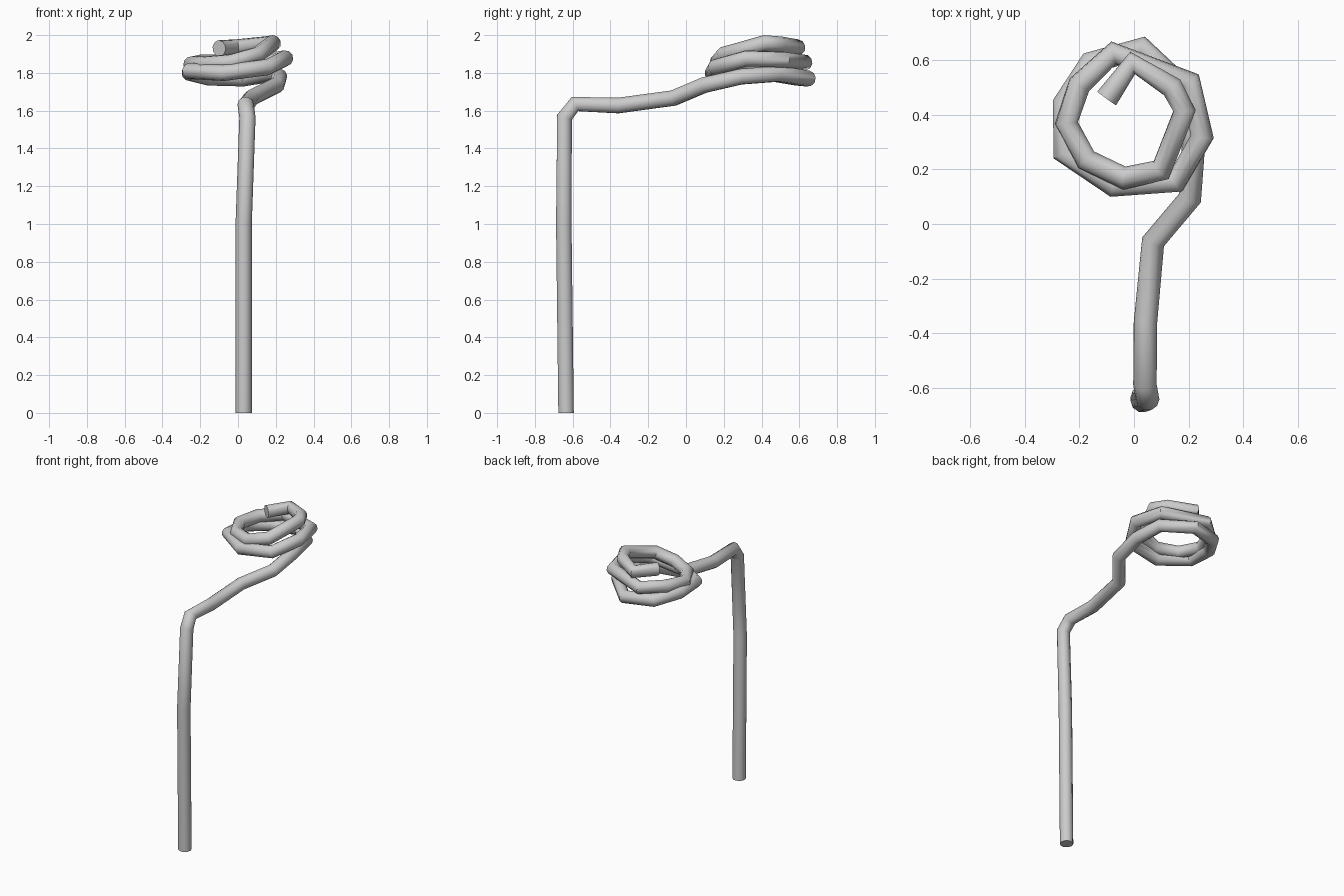
import bpy
import math

cube = bpy.data.objects.get("Cube")
if cube:
    bpy.data.objects.remove(cube, do_unlink=True)

# Single plain grey material
grey = bpy.data.materials.new("plain grey")
grey.use_nodes = True
colour = (0.6, 0.6, 0.6, 1)
grey.diffuse_color = colour
grey.node_tree.nodes["Principled BSDF"].inputs["Base Color"].default_value = colour

# Upright pole, elbow and arm
stem = [(.03, -.635, 0), (.03, -.647, 1), (.05, -.643, 1.565), (.04, -.588, 1.635),
        (.042, -.36, 1.627), (.07, -.065, 1.667), (.205, .095, 1.735)]
# Lower, wide turn of the coil
lower_turn = [(.218, .29, 1.78), (.19, .49, 1.795), (.03, .645, 1.77), (-.16, .59, 1.775),
              (-.257, .44, 1.8), (-.257, .26, 1.81), (-.075, .14, 1.8), (.155, .155, 1.83)]
# Upper, tighter turn ending inside the ring
upper_turn = [(.25, .32, 1.877), (.205, .52, 1.87), (-.075, .627, 1.855), (-.2, .51, 1.855),
              (-.247, .37, 1.845), (-.175, .235, 1.845), (-.035, .168, 1.857),
              (.1, .198, 1.895), (.185, .415, 1.957), (.14, .5, 1.95),
              (-.005, .59, 1.935), (-.1, .46, 1.93)]
path = stem + lower_turn + upper_turn

# Sweep a round tube along the path
curve = bpy.data.curves.new("coiled_rod", "CURVE")
curve.dimensions = "3D"
curve.bevel_depth = 0.043
curve.bevel_resolution = 3
curve.use_fill_caps = True
spline = curve.splines.new("POLY")
spline.points.add(len(path) - 1)
for point, co in zip(spline.points, path):
    point.co = (*co, 1)
curve.materials.append(grey)
rod = bpy.data.objects.new("coiled_rod", curve)
bpy.context.collection.objects.link(rod)

# Turn it into a mesh with smooth sides and sharp ends
bpy.ops.object.select_all(action="DESELECT")
rod.select_set(True)
bpy.context.view_layer.objects.active = rod
bpy.ops.object.convert(target="MESH")
bpy.ops.object.shade_smooth_by_angle(angle=math.radians(50))
